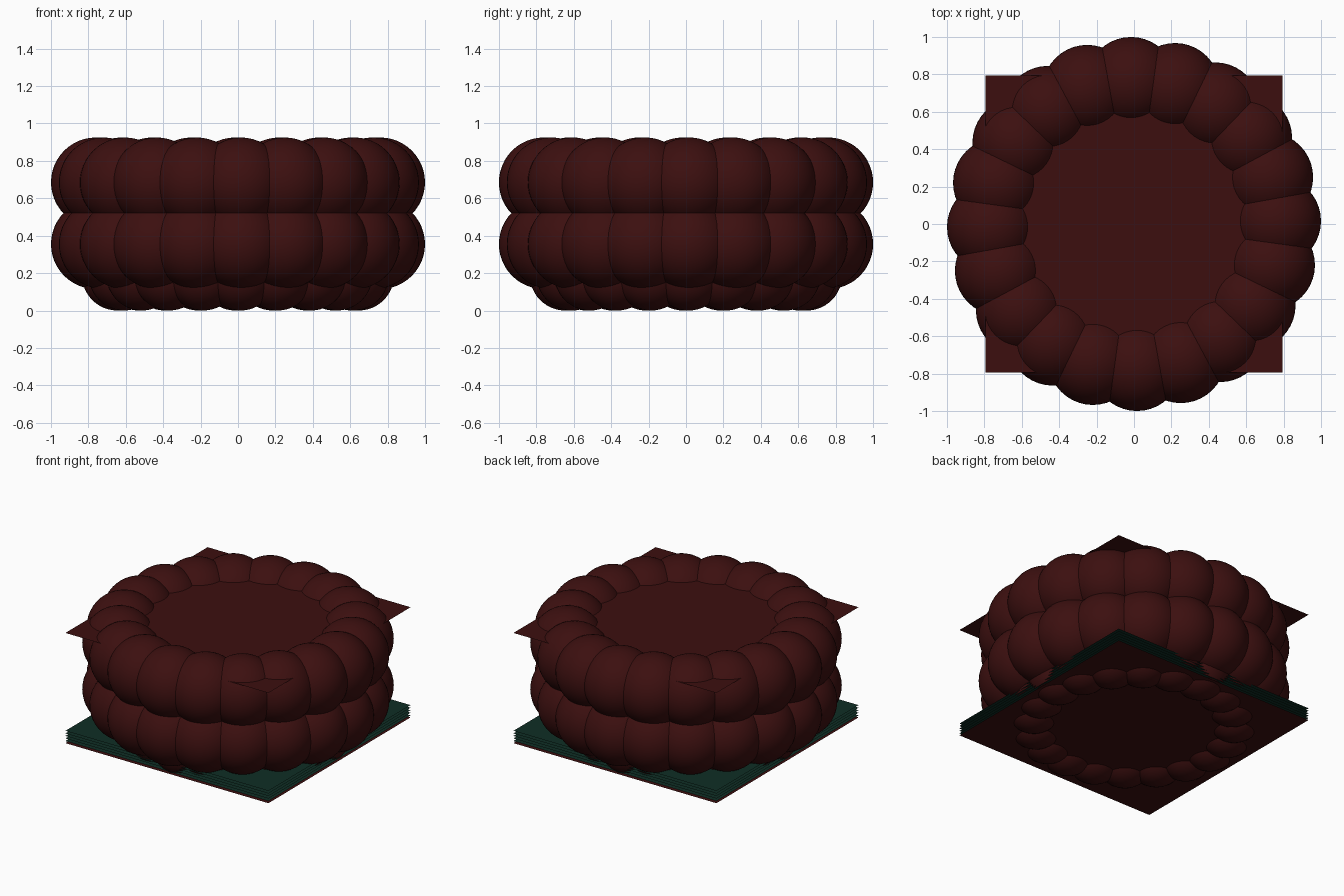
import bpy
import math

cube = bpy.data.objects.get("Cube")
if cube:
    bpy.data.objects.remove(cube, do_unlink=True)


def make_material(name, colour):
    mat = bpy.data.materials.new(name)
    mat.use_nodes = True
    mat.diffuse_color = (*colour, 1)
    mat.node_tree.nodes["Principled BSDF"].inputs["Base Color"].default_value = (*colour, 1)
    return mat


red = make_material("dark red", (0.045, 0.0048, 0.0048))
green = make_material("dark green", (0.0045, 0.027, 0.018))

BALLS = 20
PHASE = math.radians(1.2)


def ball_ring(name, ring_radius, ball_radius, z):
    """Ring of overlapping smooth balls sharing one mesh."""
    mesh = None
    for i in range(BALLS):
        a = PHASE + math.tau * i / BALLS
        place = (ring_radius * math.cos(a), ring_radius * math.sin(a), z)
        if mesh is None:
            bpy.ops.mesh.primitive_uv_sphere_add(segments=40, ring_count=24, radius=ball_radius, location=place)
            ball = bpy.context.object
            bpy.ops.object.shade_smooth()
            mesh = ball.data
            mesh.materials.append(red)
        else:
            ball = bpy.data.objects.new(name, mesh)
            ball.location = place
            bpy.context.collection.objects.link(ball)
        ball.name = f"{name}_{i + 1}"


def sheet(name, z, mat):
    """Thin square sheet."""
    bpy.ops.mesh.primitive_plane_add(size=1.59, location=(0, 0, z))
    obj = bpy.context.object
    obj.name = name
    obj.data.materials.append(mat)


# Three stacked rings of balls
ball_ring("base_ball", 0.645, 0.19, 0.19)
ball_ring("lower_ball", 0.76, 0.24, 0.355)
ball_ring("upper_ball", 0.76, 0.24, 0.685)

# Square sheets: top cover, bottom cover and the green stack
sheet("top_sheet", 0.83, red)
sheet("bottom_sheet", 0.05, red)
for i in range(5):
    sheet(f"green_sheet_{i + 1}", 0.065 + 0.018 * i, green)
